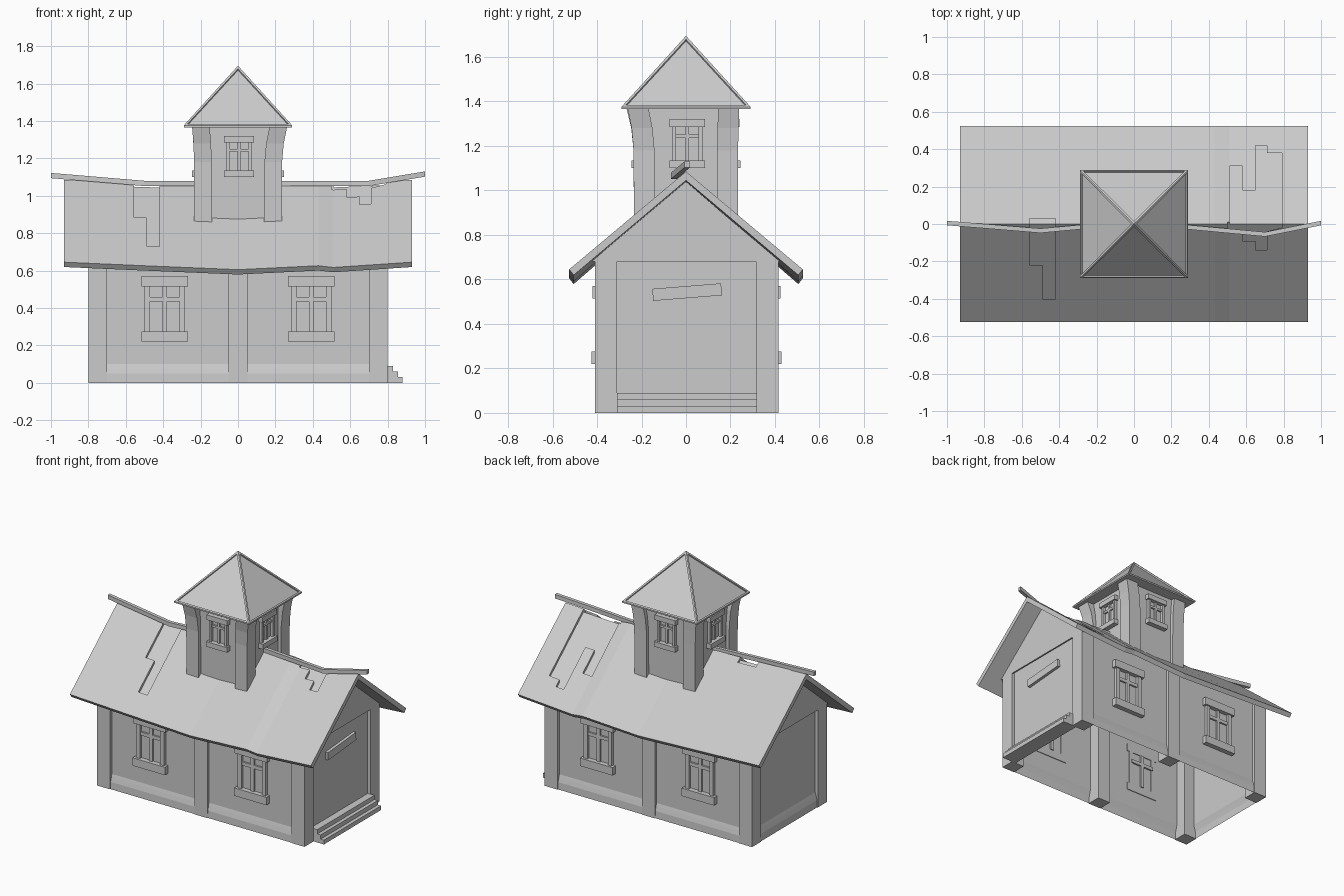
import bpy, bmesh
from math import pi
from mathutils import Matrix, Vector

if "Cube" in bpy.data.objects:
    bpy.data.objects.remove(bpy.data.objects["Cube"])


def add(name, bm):
    bmesh.ops.recalc_face_normals(bm, faces=bm.faces)
    me = bpy.data.meshes.new(name)
    bm.to_mesh(me)
    bm.free()
    ob = bpy.data.objects.new(name, me)
    bpy.context.collection.objects.link(ob)
    return ob


def loft(name, rings, closed=True):
    """Skin a list of rings; closed makes a capped tube, otherwise a sheet."""
    bm = bmesh.new()
    vs = [[bm.verts.new(p) for p in r] for r in rings]
    n = len(rings[0])
    for a, b in zip(vs, vs[1:]):
        for i in range(n if closed else n - 1):
            j = (i + 1) % n
            bm.faces.new((a[i], a[j], b[j], b[i]))
    if closed:
        bm.faces.new(vs[0])
        bm.faces.new(vs[-1])
    return add(name, bm)


def boxes(name, dims, mat=Matrix()):
    bm = bmesh.new()
    for x0, x1, y0, y1, z0, z1 in dims:
        m = Matrix.Translation(((x0 + x1) / 2, (y0 + y1) / 2, (z0 + z1) / 2))
        m = m @ Matrix.Diagonal((x1 - x0, y1 - y0, z1 - z0, 1))
        bmesh.ops.create_cube(bm, size=1, matrix=mat @ m)
    return add(name, bm)


def square(x, y, z, h):
    return [(x - h, y - h, z), (x + h, y - h, z), (x + h, y + h, z), (x - h, y + h, z)]


def facing(x, y, z, turn):
    return Matrix.Translation((x, y, z)) @ Matrix.Rotation(turn, 4, 'Z')


def window(name, mat, w, h, t):
    """Frame, lintel, sill and glazing bars; outward is local -y."""
    k, b = w * 0.72, t * 0.22
    boxes(name, [
        (-w, w, -0.03, 0.005, h - t, h), (-w, w, -0.035, 0.005, -h, -h + t),
        (-w * .86, -k + t * .2, -0.02, 0.005, -h + t, h - t),
        (k - t * .2, w * .86, -0.02, 0.005, -h + t, h - t),
        (-b, b, -0.012, 0.012, -h + t, h - t),
        (-k, k, -0.012, 0.012, h * .3 - b, h * .3 + b)], mat)


# house posts
for x in (-0.75, 0, 0.75):
    for y in (-0.36, 0.365):
        loft("wall_post", [square(x, y, 0, 0.05), square(x, y, 0.685, 0.05)])

# wall panels with a flared skirt
def wall(name, mat, half, skirt=True):
    prof = [(0, 0.7), (0, 0.1), (-0.006, 0.08), (-0.014, 0.05), (-0.016, 0)]
    if not skirt:
        prof = [(0, 0.7), (0, 0)]
    loft(name, [[mat @ Vector((u, y, z)) for y, z in prof] for u in (-half, half)], False)

for x in (-0.375, 0.375):
    for y, turn in ((-0.39, 0), (0.395, pi)):
        wall("long_wall", facing(x, y, 0, turn), 0.335)
        window("house_window", facing(x * 1.045, y, 0.395, turn), 0.125, 0.175, 0.055)
wall("left_wall", facing(-0.78, 0, 0, -pi / 2), 0.33)
wall("right_wall", facing(0.78, 0, 0, pi / 2), 0.33, False)

# gables
for x in (-0.8, 0.79):
    loft("gable", [[(x + d, -0.425, 0.68), (x + d, 0.425, 0.68), (x + d, 0, 1.045)]
                   for d in (0, 0.01)])

# steps and nailed plank on the right end
boxes("steps", [(0.77, 0.88 - 0.025 * i, -0.31, 0.32, 0.03 * i, 0.03 * (i + 1)) for i in range(3)])
boxes("nailed_plank", [(-0.015, 0.02, -0.155, 0.155, -0.027, 0.027)],
      Matrix.Translation((0.78, 0.005, 0.543)) @ Matrix.Rotation(0.08, 4, 'X'))

# sagging roof: x, eave height, ridge height
SAG = [(-0.93, 0.645, 1.085), (-0.5, 0.626, 1.068), (0, 0.605, 1.055),
       (0.43, 0.626, 1.075), (0.51, 0.617, 1.066), (0.93, 0.645, 1.085)]
E = 0.525
roof = loft("sagging_roof", [
    [(x, -E, e), (x, 0, r), (x, E, e), (x, E - 0.02, e - 0.026), (x, 0, r - 0.04),
     (x, 0.02 - E, e - 0.026)] for x, e, r in SAG])


def roof_z(x, y, side):
    for (xa, ea, ra), (xb, eb, rb) in zip(SAG, SAG[1:]):
        if xa <= x <= xb:
            t = (x - xa) / (xb - xa)
            e, r = ea + (eb - ea) * t, ra + (rb - ra) * t
            return r + (e - r) * side * y / E

# broken shingle patches sunk into the roof
PATCHES = [
    (-1, [(-.56, .01), (-.56, -.22), (-.49, -.22), (-.49, -.4), (-.42, -.4), (-.42, .01)]),
    (1, [(-.56, -.005), (-.56, .03), (-.42, .03), (-.42, -.005)]),
    (-1, [(.5, .01), (.5, -.04), (.58, -.04), (.58, -.09), (.65, -.09), (.65, -.14),
          (.71, -.14), (.71, -.04), (.79, -.02), (.79, .01)]),
    (1, [(.51, -.005), (.51, .31), (.58, .31), (.58, .18), (.65, .18), (.65, .42),
         (.71, .42), (.71, .38), (.79, .38), (.79, -.005)])]
cutters = []
for side, pts in PATCHES:
    c = loft("patch_cutter", [[(x, y, roof_z(x, y, side) - 0.022) for x, y in pts],
                              [(x, y, 1.4) for x, y in pts]])
    c.hide_render = True
    cutters.append(c)
    m = roof.modifiers.new("patch", 'BOOLEAN')
    m.operation, m.solver, m.object = 'DIFFERENCE', 'EXACT', c
dg = bpy.context.evaluated_depsgraph_get()
cut = bpy.data.meshes.new_from_object(roof.evaluated_get(dg))
roof.modifiers.clear()
roof.data = cut
for c in cutters:
    bpy.data.objects.remove(c)

# crooked ridge beam
beam = [(-1, 0.005, 1.108), (-0.5, -0.036, 1.066), (0, 0.01, 1.066),
        (0.43, -0.03, 1.066), (0.7, -0.055, 1.066), (1, 0.005, 1.116)]
loft("ridge_beam", [[(x, y - .012, z - .014), (x, y + .012, z - .014),
                     (x, y + .012, z + .014), (x, y - .012, z + .014)] for x, y, z in beam])

# tower posts bending outward at the top
for sx, sy, fx, fy in ((-1, -1, -.012, -.035), (1, -1, .03, -.03), (1, 1, .03, .005), (-1, 1, -.012, .005)):
    x, y = sx * 0.187, sy * 0.187
    loft("tower_post", [square(x + fx * k, y + fy * k, z, 0.047)
                        for z, k in ((0.86, 0), (1.18, 0.05), (1.28, 0.35), (1.375, 1))])

# tower walls and windows
for i in range(4):
    rot = Matrix.Rotation(i * pi / 2, 4, 'Z')
    loft("tower_wall", [[rot @ Vector((u, -0.21, z)) for z in (0.86, 1.375)]
                        for u in (-0.17, 0.17)], False)
    window("tower_window", rot @ Matrix.Translation((0.005, -0.21, 1.21)), 0.08, 0.11, 0.035)

# pyramid roof with sunken panels
bm = bmesh.new()
low = [bm.verts.new(p) for p in square(0, 0, 1.366, 0.29)]
rim = [bm.verts.new(p) for p in square(0, 0, 1.376, 0.29)]
top = bm.verts.new((0, 0, 1.695))
bm.faces.new(low[::-1])
slopes = []
for i in range(4):
    j = (i + 1) % 4
    bm.faces.new((low[i], low[j], rim[j], rim[i]))
    slopes.append(bm.faces.new((rim[i], rim[j], top)))
bm.normal_update()
bmesh.ops.inset_individual(bm, faces=slopes, thickness=0.022)
bmesh.ops.inset_individual(bm, faces=slopes, thickness=0.001, depth=-0.01)
add("tower_roof", bm)
